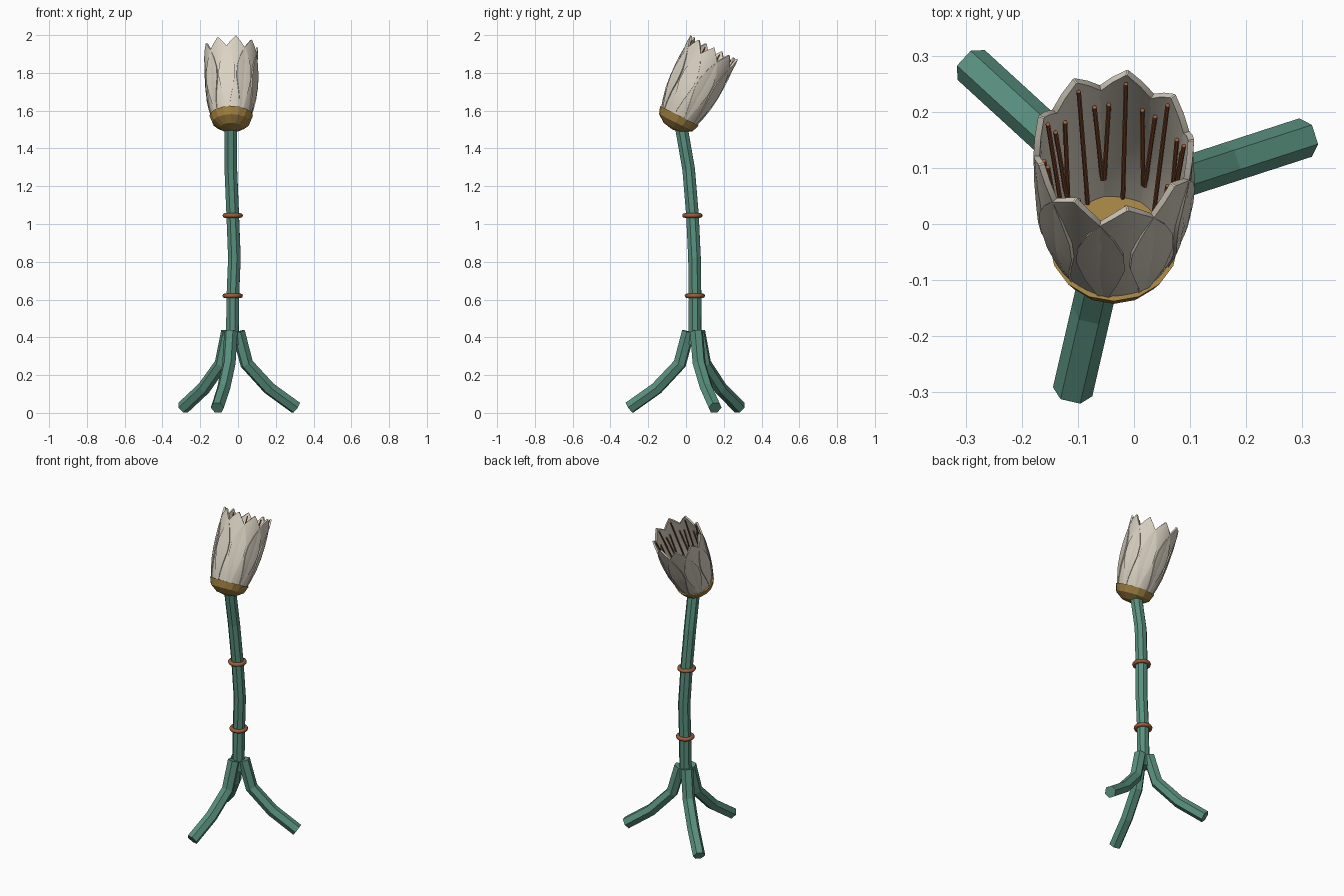
import bpy, bmesh, math
from mathutils import Vector, Matrix

old = bpy.data.objects.get("Cube")
if old:
    bpy.data.objects.remove(old, do_unlink=True)


def material(name, rgb):
    m = bpy.data.materials.new(name)
    m.use_nodes = True
    m.diffuse_color = (*rgb, 1)
    m.node_tree.nodes["Principled BSDF"].inputs["Base Color"].default_value = (*rgb, 1)
    return m


GREEN = material("stem green", (0.10, 0.28, 0.21))
CREAM = material("petal cream", (0.71, 0.65, 0.55))
GOLD = material("cup gold", (0.36, 0.22, 0.055))
COPPER = material("copper", (0.34, 0.105, 0.04))

# Flower head frame: origin in the middle of the cup rim, leaning back
HEAD = Matrix.Translation((-0.036, -0.035, 1.573)) @ Matrix.Rotation(math.radians(-27), 4, 'X')


def finish(bm, name, mat, matrix=None, smooth=None):
    bmesh.ops.recalc_face_normals(bm, faces=bm.faces)
    me = bpy.data.meshes.new(name)
    bm.to_mesh(me)
    bm.free()
    me.materials.append(mat)
    ob = bpy.data.objects.new(name, me)
    bpy.context.collection.objects.link(ob)
    if matrix:
        ob.matrix_world = matrix
    if smooth:
        bpy.ops.object.select_all(action='DESELECT')
        ob.select_set(True)
        bpy.context.view_layer.objects.active = ob
        bpy.ops.object.shade_smooth_by_angle(angle=math.radians(smooth))
    return ob


def bridge(bm, a, b):
    n = len(a)
    for i in range(n):
        bm.faces.new((a[i], a[(i + 1) % n], b[(i + 1) % n], b[i]))


def tube(bm, path, radius, sides, side_axis):
    """Sweep a polygon along a path, with one corner towards side_axis."""
    pts = [Vector(p) for p in path]
    rings = []
    for i, p in enumerate(pts):
        t = (pts[min(i + 1, len(pts) - 1)] - pts[max(i - 1, 0)]).normalized()
        u = (side_axis - t * side_axis.dot(t)).normalized()
        v = t.cross(u)
        angles = [math.tau * k / sides for k in range(sides)]
        rings.append([bm.verts.new(p + radius * (u * math.cos(a) + v * math.sin(a)))
                      for a in angles])
    for a, b in zip(rings, rings[1:]):
        bridge(bm, a, b)
    bm.faces.new(rings[0])
    bm.faces.new(rings[-1])


def polar(deg, r, z):
    """Point around the head axis, angle from the back towards the left."""
    a = math.radians(deg)
    return Vector((r * math.sin(a), r * math.cos(a), z))


# Stem
bm = bmesh.new()
tube(bm, [(-0.03, 0.047, 0.36), (-0.028, 0.048, 0.6), (-0.019, 0.045, 0.82),
          (-0.028, 0.034, 1.05), (-0.038, 0.014, 1.29), (-0.038, -0.026, 1.52)],
     0.036, 8, Vector((1, 0.4, 0)))
finish(bm, "stem", GREEN)

# Root legs: one bent profile repeated around the stem
LEG = [(0.033, 0.43), (0.08, 0.26), (0.205, 0.13), (0.353, 0.028)]
for name, deg in (("left_leg", 18), ("back_leg", 137.5), ("front_leg", 257)):
    a = math.radians(deg)
    out, side = Vector((math.cos(a), math.sin(a), 0)), Vector((-math.sin(a), math.cos(a), 0))
    bm = bmesh.new()
    tube(bm, [Vector((-0.03, 0.045, z)) + out * r for r, z in LEG], 0.036, 6, side)
    finish(bm, name, GREEN)

# Stem rings
for name, loc in (("lower_ring", (-0.028, 0.047, 0.62)), ("upper_ring", (-0.028, 0.034, 1.045))):
    bpy.ops.mesh.primitive_torus_add(location=loc, major_radius=0.042, minor_radius=0.012,
                                     major_segments=16, minor_segments=8)
    ring = bpy.context.object
    ring.name = name
    ring.data.materials.append(COPPER)
    bpy.ops.object.shade_smooth_by_angle(angle=math.radians(50))

# Cup: flattened half sphere with a flat lid
bm = bmesh.new()
rings = []
for lat in (0, 30, 60):
    c, s = math.cos(math.radians(lat)), math.sin(math.radians(lat))
    rings.append([bm.verts.new(polar(k * 22.5, 0.115 * c, -0.082 * s)) for k in range(16)])
for a, b in zip(rings, rings[1:]):
    bridge(bm, a, b)
bm.faces.new(rings[0])
pole = bm.verts.new((0, 0, -0.082))
for i in range(16):
    bm.faces.new((rings[-1][i], rings[-1][(i + 1) % 16], pole))
finish(bm, "cup", GOLD, HEAD)

# Petals: rows of (height, radius, half angle), edges lifted over the neighbours
ROWS = [(-0.01, 0.102, 25), (0.04, 0.115, 28), (0.10, 0.127, 33), (0.17, 0.134, 38),
        (0.23, 0.137, 37), (0.29, 0.139, 30), (0.345, 0.141, 20), (0.375, 0.142, 11),
        (0.405, 0.143, 0.6)]
COLS = 8
PETALS = 9
for n in range(PETALS):
    mid = 10 + n * 360 / PETALS
    bm = bmesh.new()
    grid = []
    for z, r, half in ROWS:
        row = []
        for j in range(COLS + 1):
            offset = half * (2 * j / COLS - 1)
            lift = 0.008 * (offset / 38) ** 2
            row.append(bm.verts.new(polar(mid + offset, r + lift, z)))
        grid.append(row)
    for a, b in zip(grid, grid[1:]):
        for j in range(COLS):
            bm.faces.new((a[j], a[j + 1], b[j + 1], b[j]))
    # Thicken inwards
    shell = bmesh.ops.extrude_face_region(bm, geom=bm.faces[:])
    for v in shell["geom"]:
        if isinstance(v, bmesh.types.BMVert):
            flat = Vector((v.co.x, v.co.y, 0))
            v.co -= flat.normalized() * 0.011
    finish(bm, f"petal_{n + 1}", CREAM, HEAD, 30)

# Thin rods inside: a long one per petal and a pair of short ones
for n in range(PETALS):
    mid = 10 + n * 360 / PETALS
    bm = bmesh.new()
    tube(bm, [polar(mid, 0.093, 0), polar(mid, 0.125, 0.385)], 0.004, 6, Vector((1, 0, 0)))
    for s in (-1, 1):
        tube(bm, [polar(mid + s * 19, 0.108, 0.045), polar(mid + s * 14, 0.125, 0.30)],
             0.004, 6, Vector((1, 0, 0)))
    finish(bm, f"inner_rods_{n + 1}", COPPER, HEAD)
